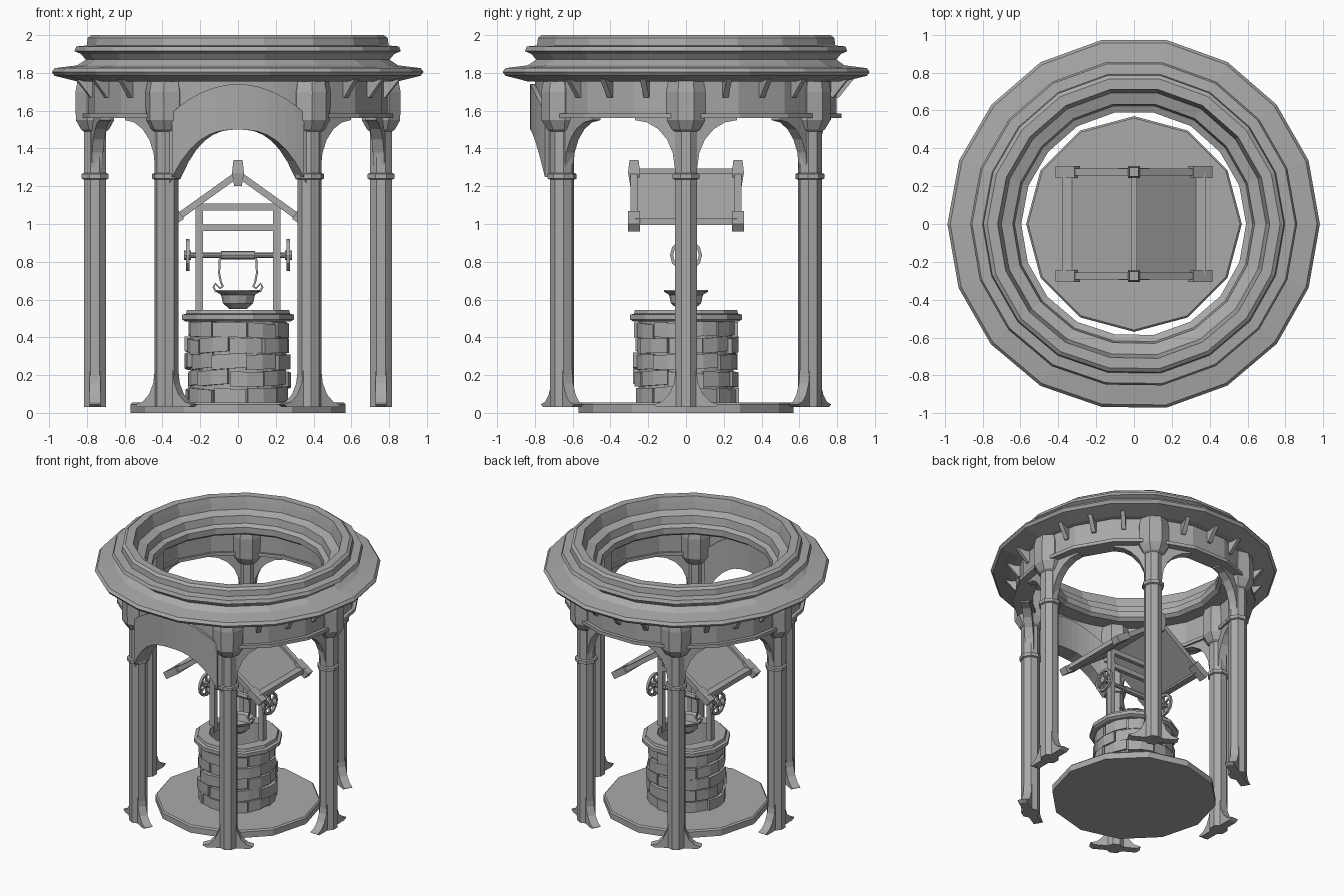
import bpy, bmesh, math, random
from math import sin, cos, radians, pi
from mathutils import Matrix, Vector

random.seed(4)
if "Cube" in bpy.data.objects:
    bpy.data.objects.remove(bpy.data.objects["Cube"], do_unlink=True)

GREY = (0.4, 0.4, 0.4, 1)
stone = bpy.data.materials.new("plain_grey")
stone.use_nodes = True
stone.diffuse_color = GREY
stone.node_tree.nodes["Principled BSDF"].inputs["Base Color"].default_value = GREY


def finish(name, bm, matrix=Matrix()):
    bmesh.ops.remove_doubles(bm, verts=bm.verts, dist=0.0001)
    bmesh.ops.recalc_face_normals(bm, faces=bm.faces)
    mesh = bpy.data.meshes.new(name)
    bm.to_mesh(mesh)
    bm.free()
    mesh.materials.append(stone)
    obj = bpy.data.objects.new(name, mesh)
    obj.matrix_world = matrix
    bpy.context.collection.objects.link(obj)
    return obj


def skin(bm, loops, closed):
    """Join equal cross-sections into a ring, or a capped strip."""
    rings = [[bm.verts.new(p) for p in loop] for loop in loops]
    count = len(rings[0])
    for i in range(len(rings) if closed else len(rings) - 1):
        a, b = rings[i], rings[(i + 1) % len(rings)]
        for j in range(count):
            k = (j + 1) % count
            bm.faces.new((a[j], a[k], b[k], b[j]))
    if not closed:
        bm.faces.new(rings[0])
        bm.faces.new(rings[-1])


def polar(r, deg, z):
    return Vector((r * cos(radians(deg)), r * sin(radians(deg)), z))


def lathe(name, profile, sides, turn=0, matrix=Matrix(), jitter=0):
    bm = bmesh.new()
    loops = []
    for i in range(sides):
        d = random.uniform(-jitter, jitter)
        loops.append([polar(r + d, turn + 360 * i / sides, z) for r, z in profile])
    skin(bm, loops, True)
    return finish(name, bm, matrix)


def arc_block(bm, a0, a1, steps, inner, outer, low, high):
    loops = []
    for i in range(steps + 1):
        a = a0 + (a1 - a0) * i / steps
        lo, hi = low(a), high(a)
        loops.append([polar(inner, a, lo), polar(outer, a, lo),
                      polar(outer, a, hi), polar(inner, a, hi)])
    skin(bm, loops, False)


def plate(name, outline, depth, matrix=Matrix()):
    """Extrude a y-z outline along x."""
    bm = bmesh.new()
    skin(bm, [[(x, y, z) for y, z in outline] for x in (-depth / 2, depth / 2)], False)
    return finish(name, bm, matrix)


def bar(name, a, b, wide, tall=None):
    """Rectangular beam between two points."""
    a, b = Vector(a), Vector(b)
    d = b - a
    m = Matrix.Translation((a + b) / 2) @ d.to_track_quat('X', 'Z').to_matrix().to_4x4()
    h, w, t = d.length / 2, wide / 2, (tall or wide) / 2
    return plate(name, [(-w, -t), (w, -t), (w, t), (-w, t)], h * 2, m)


def rod(name, a, b, radius, sides=8):
    a, b = Vector(a), Vector(b)
    m = Matrix.Translation(a) @ (b - a).to_track_quat('Z', 'Y').to_matrix().to_4x4()
    n = (b - a).length
    return lathe(name, [(0, 0), (radius, 0), (radius, n), (0, n)], sides, 0, m)


def tube(name, points, radius):
    curve = bpy.data.curves.new(name, 'CURVE')
    curve.dimensions = '3D'
    curve.bevel_depth = radius
    curve.bevel_resolution = 1
    curve.use_fill_caps = True
    line = curve.splines.new('POLY')
    line.points.add(len(points) - 1)
    for p, co in zip(line.points, points):
        p.co = (*co, 1)
    curve.materials.append(stone)
    obj = bpy.data.objects.new(name, curve)
    bpy.context.collection.objects.link(obj)


# Floor disc
lathe("base_disc", [(0, 0), (0.57, 0), (0.57, 0.045), (0.56, 0.055), (0, 0.055)], 12)

# Crowning ring with stepped mouldings
lathe("crown_ring", [
    (0.72, 2.0), (0.775, 2.0), (0.795, 1.985), (0.8, 1.945), (0.855, 1.94), (0.865, 1.915),
    (0.83, 1.9), (0.805, 1.87), (0.85, 1.84), (0.97, 1.825), (0.985, 1.805), (0.97, 1.785),
    (0.85, 1.755), (0.62, 1.755), (0.595, 1.775), (0.595, 1.82), (0.63, 1.835), (0.64, 1.89),
    (0.7, 1.91), (0.71, 1.96)], 18, jitter=0.004)

# Wall bays: one arched at the front, the rest flat with a bottom moulding
for bay in range(30, 390, 60):
    bm = bmesh.new()
    if bay == 270:
        def arch(a):
            return 1.5 - 0.25 * (abs(a - 270) / 25) ** 2.6

        def crest(a):
            return 1.74 - 0.15 * (abs(a - 270) / 25) ** 2
        arc_block(bm, 243, 297, 14, 0.72, 0.8, lambda a: arch(a) + 0.02, lambda a: 1.76)
        arc_block(bm, 245, 295, 14, 0.71, 0.825, arch, crest)
        finish("arched_wall", bm)
        continue
    arc_block(bm, bay - 30, bay + 30, 3, 0.72, 0.81, lambda a: 1.57, lambda a: 1.76)
    arc_block(bm, bay - 30, bay + 30, 3, 0.705, 0.835, lambda a: 1.56, lambda a: 1.585)
    finish("wall_bay", bm)
    for off in (-15, 0, 15):
        m = Matrix.Rotation(radians(bay + off - 90), 4, 'Z')
        plate("corbel", [(0.78, 1.67), (0.81, 1.67), (0.89, 1.77), (0.78, 1.77)], 0.03, m)

# Columns with collars, capitals, curved braces and spreading feet
for angle in range(0, 360, 60):
    m = Matrix.Rotation(radians(angle), 4, 'Z') @ Matrix.Translation((0.757, 0, 0))
    lathe("column", [
        (0, 0.03), (0.064, 0.03), (0.064, 1.235), (0.077, 1.24), (0.077, 1.265), (0.064, 1.27),
        (0.064, 1.49), (0.08, 1.5), (0.11, 1.55), (0.112, 1.7), (0.1, 1.76), (0, 1.76)],
        8, 22.5, m)
    for side in (-1, 1):
        foot = [(0, 0.03), (0.15, 0.03), (0.175, 0.045)]
        foot += [(0.175 - 0.12 * sin(t * pi / 8), 0.225 - 0.18 * cos(t * pi / 8))
                 for t in range(1, 5)] + [(0, 0.225)]
        plate("column_foot", [(y * side, z) for y, z in foot], 0.06, m)
        bay = (angle + side * 30) % 360
        if bay != 270:
            turn = m @ Matrix.Rotation(side * radians(12), 4, 'Z')
            brace = [(0, 1.3), (0.055, 1.3)]
            brace += [(0.27 - 0.215 * cos(t * pi / 10), 1.3 + 0.25 * sin(t * pi / 10))
                      for t in range(1, 6)] + [(0.27, 1.575), (0, 1.575)]
            plate("column_brace", [(y * side, z) for y, z in brace], 0.06, turn)

# Well wall of uneven stones
lathe("well_core", [(0.2, 0.05), (0.252, 0.05), (0.252, 0.49), (0.2, 0.49)], 16)
bm = bmesh.new()
ROWS, STONES = 5, 9
for row in range(ROWS):
    z0 = 0.05 + 0.087 * row
    for i in range(STONES):
        a = (i + 0.5 * (row % 2)) * 360 / STONES
        tilt = random.uniform(-0.0004, 0.0004)
        arc_block(bm, a + random.uniform(0, 1.5), a + 39, 2, 0.23, random.uniform(0.26, 0.285),
                  lambda t: z0 + 0.004 + tilt * (t - a), lambda t: z0 + 0.082 + tilt * (t - a))
finish("well_stones", bm)
lathe("well_rim", [(0.2, 0.485), (0.29, 0.485), (0.307, 0.495), (0.307, 0.52), (0.285, 0.525),
                   (0.28, 0.545), (0.2, 0.545)], 12, 15)

# Posts, cross beams and gabled roof
for s in (-1, 1):
    bar("roof_post", (0.205 * s, 0, 0.5), (0.205 * s, 0, 1.1), 0.04)
    bar("roof_panel", (0, 0, 1.255), (0.345 * s, 0, 1.005), 0.53, 0.016)
    bar("eave_beam", (0.352 * s, -0.27, 1.012), (0.352 * s, 0.27, 1.012), 0.05, 0.035)
    for y in (-0.275, 0.275):
        bar("rafter", (0, y, 1.265), (0.37 * s, y, 1.0), 0.035)
        bar("rafter_cap", (0.3 * s, y, 1.048), (0.4 * s, y, 0.98), 0.062, 0.05)
for z in (0.98, 1.09):
    bar("cross_beam", (-0.2, 0, z), (0.2, 0, z), 0.03, 0.036)
bar("ridge_beam", (0, -0.28, 1.28), (0, 0.28, 1.28), 0.03)
for y in (-0.275, 0.275):
    lathe("ridge_cap", [(0, 1.2), (0.028, 1.2), (0.045, 1.27), (0.034, 1.34), (0, 1.34)],
          4, 45, Matrix.Translation((0, y, 0)))

# Windlass with spoked wheels
rod("axle", (-0.285, 0, 0.835), (0.285, 0, 0.835), 0.014)
rod("rope_drum", (-0.09, 0, 0.835), (0.09, 0, 0.835), 0.022)
for s in (-1, 1):
    wheel = Matrix.Translation((0.267 * s, 0, 0.835)) @ Matrix.Rotation(pi / 2, 4, 'Y')
    lathe("wheel_rim", [(0.068, -0.009), (0.085, -0.009), (0.085, 0.009), (0.068, 0.009)],
          12, 0, wheel)
    lathe("wheel_hub", [(0, -0.018), (0.025, -0.018), (0.025, 0.018), (0, 0.018)], 8, 0, wheel)
    for k in range(3):
        d = polar(0.075, 60 * k, 0)
        bar("wheel_spoke", wheel @ -d, wheel @ d, 0.012)
    # Hanging hooks that hold the bucket
    tube("bucket_hook", [(x * s, 0, z) for x, z in (
        (0.095, 0.85), (0.1, 0.74), (0.09, 0.69), (0.08, 0.67), (0.095, 0.66), (0.12, 0.685),
        (0.13, 0.665), (0.115, 0.64))], 0.006)

# Hanging bowl bucket
lathe("bucket", [(0, 0.55), (0.045, 0.55), (0.08, 0.58), (0.09, 0.625), (0.117, 0.642),
                 (0.115, 0.65), (0.085, 0.642), (0.07, 0.595), (0, 0.575)], 12)
